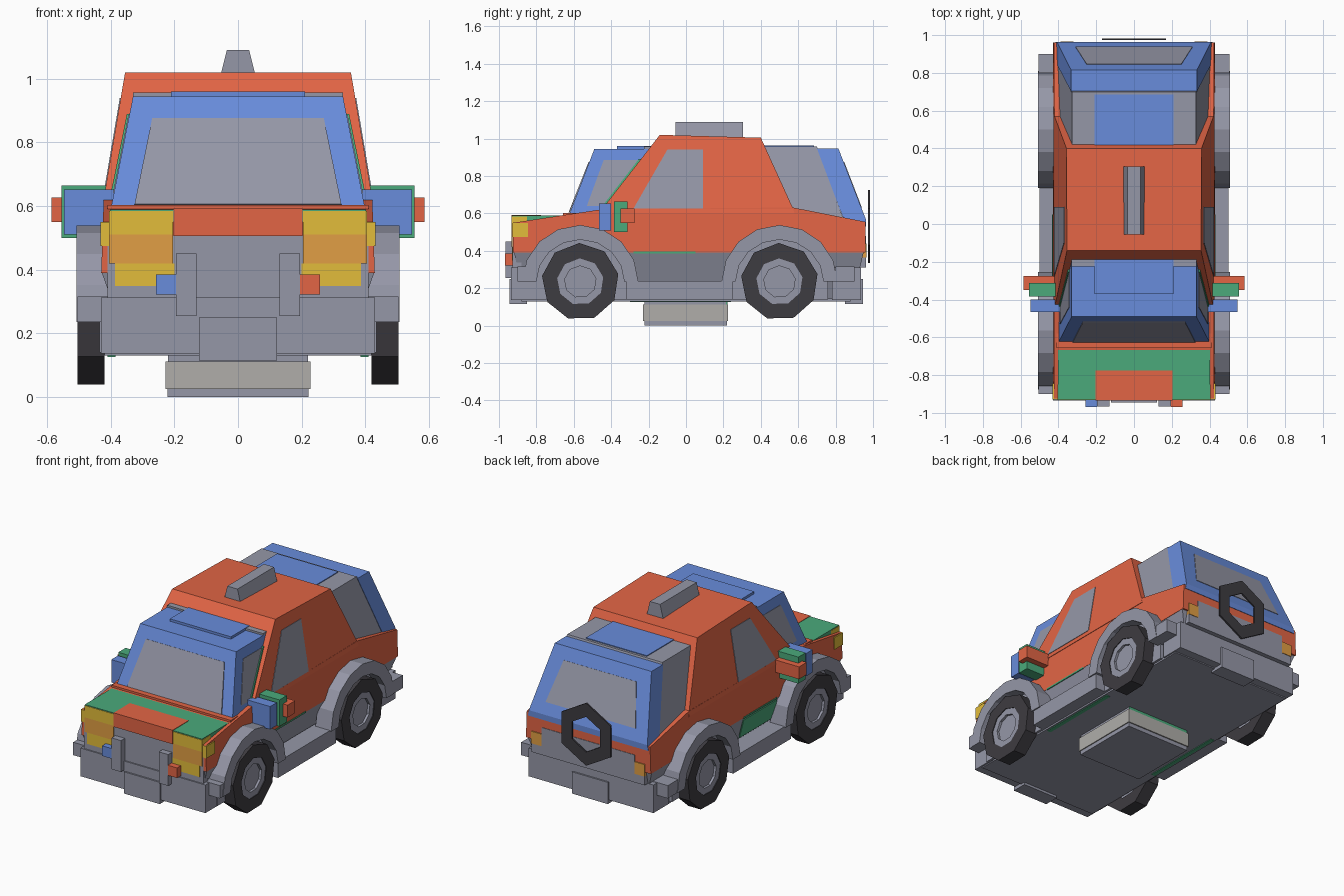
import bpy, bmesh, math
from mathutils import Vector

cube = bpy.data.objects.get("Cube")
if cube:
    bpy.data.objects.remove(cube)


def material(name, r, g, b):
    col = [(c / 255) ** 2.2 for c in (r, g, b)] + [1]
    m = bpy.data.materials.new(name)
    m.use_nodes = True
    m.diffuse_color = col
    m.node_tree.nodes["Principled BSDF"].inputs["Base Color"].default_value = col
    return m


ORANGE = material("orange paint", 226, 101, 71)
BLUE = material("blue paint", 104, 139, 218)
GREY = material("cool grey", 148, 150, 166)
GREEN = material("green paint", 76, 168, 122)
YELLOW = material("yellow lamp", 226, 187, 61)
AMBER = material("amber lamp", 224, 157, 70)
DARK = material("dark rubber", 64, 62, 67)
STONE = material("warm grey", 174, 172, 168)


def finish(name, bm, mat):
    bmesh.ops.recalc_face_normals(bm, faces=bm.faces)
    me = bpy.data.meshes.new(name)
    bm.to_mesh(me)
    bm.free()
    me.materials.append(mat)
    ob = bpy.data.objects.new(name, me)
    bpy.context.collection.objects.link(ob)
    return ob


def loft(name, a, b, mat):
    """Solid between two matching outlines."""
    bm = bmesh.new()
    va, vb = [[bm.verts.new(p) for p in o] for o in (a, b)]
    bm.faces.new(va)
    bm.faces.new(vb)
    for i in range(len(va)):
        bm.faces.new((va[i - 1], va[i], vb[i], vb[i - 1]))
    return finish(name, bm, mat)


def extrude_x(name, outline, x, mat):
    return loft(name, [(x[0], *p) for p in outline], [(x[1], *p) for p in outline], mat)


def prism(name, profile, mat, low, high=None):
    """Side profile (y, z) spread to both sides; low/high are (z, half width)."""
    high = high or (low[0] + 1, low[1])

    def half(z):
        return low[1] + (high[1] - low[1]) * (z - low[0]) / (high[0] - low[0])
    return loft(name, [(-half(z), y, z) for y, z in profile],
                [(half(z), y, z) for y, z in profile], mat)


def box(name, x, y, z, mat):
    return extrude_x(name, [(y[0], z[0]), (y[1], z[0]), (y[1], z[1]), (y[0], z[1])], x, mat)


def pair(name, x, y, z, mat):
    for side, s in (("left", 1), ("right", -1)):
        box(f"{side}_{name}", (s * x[0], s * x[1]), y, z, mat)


def plate(name, pts, mat):
    """Thin panel lying on a sloping face."""
    bm = bmesh.new()
    bm.faces.new([bm.verts.new(p) for p in pts])
    ob = finish(name, bm, mat)
    mod = ob.modifiers.new("thickness", 'SOLIDIFY')
    mod.thickness, mod.offset = 0.006, 0
    return ob


def ring(name, centre, axis, r_out, r_in, depth, sides, mat, turn=0.0):
    """Flat-sided ring; r_in of zero gives a disc."""
    u = Vector((0, 1, 0)) if axis.x else Vector((1, 0, 0))
    v = Vector((0, 0, 1))
    bm = bmesh.new()
    loops = []
    for r, d in ((r_out, -.5), (r_out, .5), (r_in, .5), (r_in, -.5)):
        loops.append([bm.verts.new(Vector(centre) + axis * d * depth + r * (
            u * math.cos(turn + math.tau * i / sides) + v * math.sin(turn + math.tau * i / sides)))
            for i in range(sides)])
    for k in range(4):
        a, b = loops[k - 1], loops[k]
        for i in range(sides):
            bm.faces.new((a[i - 1], a[i], b[i], b[i - 1]))
    bmesh.ops.remove_doubles(bm, verts=bm.verts, dist=1e-5)
    return finish(name, bm, mat)


# Body shell and cabin
prism("lower_body", [(-.925, .39), (.96, .39), (.96, .555), (.57, .632), (-.45, .622), (-.925, .55)],
      ORANGE, (.39, .43), (.63, .422))
prism("cabin", [(-.46, .6), (-.45, .622), (-.14, 1.02), (.40, 1.005), (.57, .632), (.58, .6)],
      ORANGE, (.625, .422), (1.02, .355))
prism("chassis", [(-.87, .14), (.87, .14), (.93, .31), (.95, .392), (-.92, .392), (-.9, .31)],
      GREY, (.14, .34), (.39, .428))
box("floor_pan", (-.42, .42), (-.88, .88), (.13, .145), GREY)
prism("roof_bar", [(-.055, 1.0), (.305, 1.0), (.305, 1.09), (-.055, 1.09)], GREY, (1.01, .055), (1.09, .035))

# Windscreen block
taper = ((.59, .40), (.945, .33))
prism("windscreen_frame", [(-.63, .58), (-.49, .945), (-.15, .945), (-.15, .58)], BLUE, *taper)
prism("pillar_trim", [(-.478, .60), (-.253, .89), (-.15, .89), (-.15, .60)], GREEN, (.59, .410), (.945, .338))
plate("windscreen_glass", [(-.325, -.625, .605), (.325, -.625, .605), (.27, -.518, .875), (-.27, -.518, .875)], GREY)
box("front_roof_strip", (-.33, .33), (-.225, -.15), (.94, .957), GREY)
box("front_roof_panel", (-.21, .21), (-.37, -.15), (.94, .96), BLUE)

# Rear block
prism("rear_quarter", [(.35, .56), (.35, .958), (.70, .958), (.845, .56)], GREY, *taper)
prism("rear_frame", [(.858, .53), (.70, .947), (.815, .947), (.963, .565), (.963, .53)], BLUE, (.59, .403), (.945, .333))
plate("rear_glass", [(-.31, .937, .632), (.31, .937, .632), (.25, .844, .873), (-.25, .844, .873)], GREY)
box("rear_roof_panel", (-.21, .21), (.40, .685), (.95, .963), BLUE)


def cabin_x(z):
    return .422 - .067 * (z - .625) / .395


for side, s in (("left", 1), ("right", -1)):
    # Door glass and front quarter glass
    plate(f"{side}_door_glass", [(s * cabin_x(z), y, z) for y, z in
          ((-.28, .627), (-.10, .94), (.09, .94), (.09, .627))], GREY)
    plate(f"{side}_quarter_glass", [(s * (.40 - .07 * (z - .59) / .355), y, z) for y, z in
          ((-.53, .64), (-.44, .885), (-.24, .885), (-.42, .64))], GREY)

    # Wheels and arches
    for end, y in (("front", -.565), ("rear", .5)):
        tag = f"{side}_{end}"
        X = Vector((1, 0, 0))
        ring(f"{tag}_tyre", (s * .462, y, .235), X, .207, .125, .085, 9, DARK, .2)
        ring(f"{tag}_rim", (s * .465, y, .235), X, .135, .085, .07, 9, GREY, .2)
        ring(f"{tag}_hub", (s * .455, y, .235), X, .1, 0, .06, 6, GREY, .5)
        steps = [math.pi * i / 8 for i in range(9)]

        def arc(ry, rz):
            return [(y + ry * math.cos(a), .235 + rz * math.sin(a)) for a in steps]
        extrude_x(f"{tag}_arch", arc(.31, .303) + arc(.235, .225)[::-1], (s * .40, s * .508), GREY)
        extrude_x(f"{tag}_wheel_well", arc(.26, .25) + [(y - .26, .14), (y + .26, .14)],
                  (s * .39, s * .435), GREY)

pair("sill", (.38, .5), (-.32, .25), (.14, .24), GREY)
pair("sill_underline", (.385, .41), (-.30, .24), (.126, .132), GREEN)
pair("door_underline", (.42, .432), (-.28, .05), (.386, .396), GREEN)
plate("green_rocker", [(-.40, -.28, .26), (-.43, -.28, .38), (-.43, .05, .38), (-.40, .05, .26)], GREEN)

# Nose
box("hood_panel", (-.403, .403), (-.93, -.655), (.55, .589), GREEN)
prism("hood_patch", [(-.934, .505), (-.934, .592), (-.775, .592), (-.775, .505)], ORANGE, (.5, .203))
box("cowl", (-.41, .41), (-.657, -.58), (.56, .603), ORANGE)
box("grille", (-.41, .41), (-.927, -.88), (.30, .507), GREY)
pair("headlamp_upper", (.205, .405), (-.933, -.85), (.51, .584), YELLOW)
pair("headlamp_middle", (.205, .405), (-.933, -.85), (.42, .51), AMBER)
pair("headlamp_lower", (.20, .387), (-.931, -.85), (.348, .42), YELLOW)
pair("side_marker", (.40, .432), (-.928, -.845), (.475, .55), YELLOW)
pair("bull_bar", (.13, .195), (-.965, -.90), (.255, .45), GREY)
box("left_tow_lamp", (.195, .258), (-.968, -.92), (.322, .385), ORANGE)
box("right_tow_lamp", (-.258, -.195), (-.968, -.92), (.322, .385), BLUE)

# Bumpers
for end, s in (("front", -1), ("rear", 1)):
    box(f"{end}_bumper", (-.43, .43), (s * .78, s * .935), (.137, .312), GREY)
    box(f"{end}_bumper_block", (-.123, .123), (s * .85, s * .945), (.115, .25), GREY)
    pair(f"{end}_bumper_wing", (.40, .505), (s * .80, s * .90), (.235, .315), GREY)

# Tail
box("tail_panel", (-.32, .32), (.93, .963), (.31, .48), GREY)
pair("tail_lower", (.32, .39), (.93, .963), (.31, .365), GREY)
pair("tail_lamp", (.32, .39), (.94, .966), (.365, .44), AMBER)
ring("spare_tyre", (0, .978, .53), Vector((0, 1, 0)), .195, .11, .01, 6, DARK, math.pi / 6)

# Stacked mirrors
pair("mirror_front", (.37, .547), (-.465, -.40), (.51, .652), BLUE)
pair("mirror_middle", (.40, .555), (-.385, -.313), (.50, .665), GREEN)
pair("mirror_rear", (.40, .586), (-.35, -.275), (.55, .627), ORANGE)

# Pedestal under the floor
box("pedestal_base", (-.222, .222), (-.222, .218), (0, .03), GREY)
box("pedestal", (-.228, .228), (-.23, .225), (.025, .112), STONE)
box("pedestal_top", (-.22, .22), (-.222, .215), (.11, .135), GREY)
box("pedestal_rear_trim", (-.22, .22), (.215, .222), (.11, .132), GREEN)
